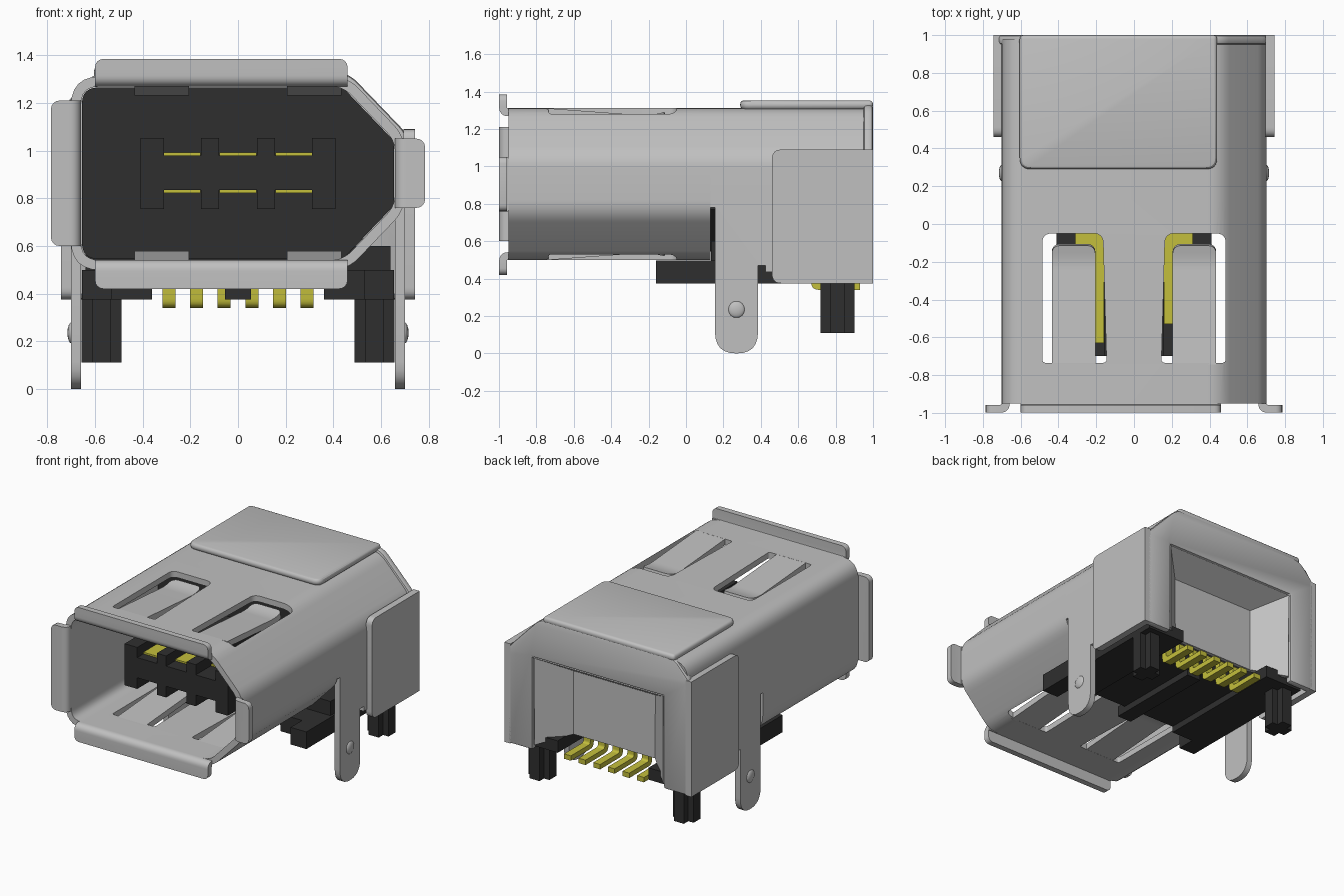
import bpy, bmesh
from mathutils import Vector

if "Cube" in bpy.data.objects:
    bpy.data.objects.remove(bpy.data.objects["Cube"])


def material(name, rgb):
    m = bpy.data.materials.new(name)
    m.use_nodes = True
    m.diffuse_color = (*rgb, 1)
    m.node_tree.nodes["Principled BSDF"].inputs["Base Color"].default_value = (*rgb, 1)
    return m


STEEL = material("grey steel", (0.53, 0.53, 0.53))
BLACK = material("black plastic", (0.028, 0.028, 0.028))
GOLD = material("yellow contact", (0.55, 0.52, 0.045))
T = 0.042  # sheet metal thickness


def rounded(points, closed):
    """Round each corner (a, b, tangent length) with a short curve."""
    out, n = [], len(points)
    for i, p in enumerate(points):
        here, r = Vector(p[:2]), (p[2] if len(p) > 2 else 0)
        if not r or (not closed and i in (0, n - 1)):
            out.append(here)
            continue
        a = here + (Vector(points[i - 1][:2]) - here).normalized() * r
        b = here + (Vector(points[(i + 1) % n][:2]) - here).normalized() * r
        for k in range(7):
            t = k / 6
            out.append(a * (1 - t) ** 2 + here * 2 * t * (1 - t) + b * t * t)
    return out


def place(p, t, axis):
    return {"x": (t, p[0], p[1]), "y": (p[0], t, p[1]), "z": (p[0], p[1], t)}[axis]


def finish(name, bm, mat):
    bmesh.ops.recalc_face_normals(bm, faces=bm.faces[:])
    mesh = bpy.data.meshes.new(name)
    bm.to_mesh(mesh)
    bm.free()
    mesh.materials.append(mat)
    obj = bpy.data.objects.new(name, mesh)
    bpy.context.collection.objects.link(obj)
    return obj


def prism(name, points, axis, lo, hi, mat):
    bm = bmesh.new()
    pts = rounded(points, True)
    ends = [[bm.verts.new(place(p, t, axis)) for p in pts] for t in (lo, hi)]
    for end in ends:
        bm.faces.new(end)
    for i in range(len(pts)):
        bm.faces.new((ends[0][i - 1], ends[0][i], ends[1][i], ends[1][i - 1]))
    return finish(name, bm, mat)


def box(name, x, y, z, mat):
    return prism(name, [(x[0], y[0]), (x[1], y[0]), (x[1], y[1]), (x[0], y[1])], "z", *z, mat)


def apply(obj, kind, **settings):
    mod = obj.modifiers.new(kind, kind)
    for key, value in settings.items():
        setattr(mod, key, value)
    bpy.context.view_layer.objects.active = obj
    bpy.ops.object.modifier_apply(modifier=mod.name)


def sheet(name, path, axis, lo, hi, closed=False, corner=0):
    """Bent sheet metal along a centre line; corner rounds its far end."""
    bm = bmesh.new()
    pts = rounded(path, closed)
    rows = [[bm.verts.new(place(p, t, axis)) for p in pts] for t in (lo, hi)]
    for i in range(0 if closed else 1, len(pts)):
        bm.faces.new((rows[0][i - 1], rows[0][i], rows[1][i], rows[1][i - 1]))
    if corner:
        bmesh.ops.bevel(bm, geom=[r[-1] for r in rows], offset=corner, segments=4,
                        profile=0.5, affect="VERTICES")
    obj = finish(name, bm, STEEL)
    apply(obj, "SOLIDIFY", thickness=T, offset=0, use_even_offset=True)
    return obj


def cut(obj, cutter):
    cutter.hide_render = True
    apply(obj, "BOOLEAN", object=cutter, operation="DIFFERENCE", solver="EXACT")
    bpy.data.objects.remove(cutter)


# Front tube of the shell, with windows for the spring tabs
tube = sheet("front_shell", [(-.68, .52, .1), (-.68, 1.29, .1), (.45, 1.29, .06), (.68, 1.05, .06),
                             (.68, .76, .06), (.45, .52, .06)], "y", -.95, .13, closed=True)
for s in (-1, 1):
    window = [(s * .485, -.05, .05), (s * .165, -.05, .05), (s * .145, -.735, .02), (s * .485, -.735, .02)]
    cut(tube, prism("window_cutter", window, "z", .3, 1.5, STEEL))
    # Spring tabs dip into the opening, top and bottom
    for level, inward in ((1.29, -1), (.52, 1)):
        sheet("spring_tab", [(-.745, level), (-.2, level + inward * .04, .05), (-.11, level + inward * .02)],
              "x", *sorted((s * .435, s * .205)), corner=.04)

# Rear shell, open below, with slits beside the legs
rear = sheet("rear_shell", [(-.68, .435), (-.68, 1.29, .1), (.45, 1.29, .06), (.68, 1.05, .06),
                            (.68, .435)], "y", .13, .98)
cut(rear, box("slit_cutter", (-.9, .9), (.128, .155), (.3, .78), STEEL))
cut(rear, box("notch_cutter", (-.9, .9), (.385, .425), (.3, .47), STEEL))

# Flared lips around the mouth
for level, tip in ((1.29, 1.385), (.52, .42)):
    sheet("mouth_lip", [(-.95, level), (-.978, level, .026), (-.978, tip)], "x", -.6, .46, corner=.035)
for s, lo, hi in ((-1, .6, 1.21), (1, .76, 1.05)):
    sheet("side_lip", [(s * .68, -.95), (s * .68, -.978, .026), (s * .785, -.978)], "z", lo, hi, corner=.035)

# Rear cover: top plate, side plates, back frame and funnel-shaped recess
top = prism("top_cover", [(-.605, 1), (-.605, .29, .06), (.44, .29, .06), (.44, 1)], "z", 1.305, 1.353, STEEL)
apply(top, "BEVEL", width=.02, segments=3)
for s, height in ((-1, 1.2), (1, 1.09)):
    prism("side_cover", [(.46, .375, .05), (1, .375), (1, height), (.46, height, .05)],
          "x", *sorted((s * .695, s * .743)), STEEL)
back = prism("back_frame", [(-.72, .375), (-.72, 1.2, .03), (-.6, 1.33, .06), (.46, 1.33, .06), (.72, 1.06, .06),
                            (.72, .375), (.52, .375), (.52, 1.04), (-.52, 1.04), (-.52, .375)],
             "y", .95, 1, STEEL)
apply(back, "BEVEL", width=.015, segments=2, limit_method="ANGLE")
bm = bmesh.new()
outer = [bm.verts.new(p) for p in ((-.52, .98, .41), (-.52, .98, 1.04), (.52, .98, 1.04), (.52, .98, .41))]
inner = [bm.verts.new(p) for p in ((-.33, .8, .47), (-.33, .8, .93), (.33, .8, .93), (.33, .8, .47))]
bm.faces.new(inner)
for i in range(3):
    bm.faces.new((outer[i], outer[i + 1], inner[i + 1], inner[i]))
recess = finish("back_recess", bm, STEEL)
apply(recess, "SOLIDIFY", thickness=.03, offset=0)

# Mounting legs with dimples, and plastic posts
for s in (-1, 1):
    prism("mounting_leg", [(.155, .47), (.155, 0, .114), (.385, 0, .114), (.385, .47)],
          "x", *sorted((s * .659, s * .701)), STEEL)
    bpy.ops.mesh.primitive_uv_sphere_add(segments=16, ring_count=8, radius=1, location=(s * .698, .27, .235))
    dimple = bpy.context.object
    dimple.name = "leg_dimple"
    dimple.scale = (.018, .045, .045)
    dimple.data.materials.append(STEEL)
    c = s * .573
    box("post", (c - .083, c + .083), (.77, .85), (.11, .4), BLACK)
    box("post_rib", (c - .04, c + .04), (.72, .9), (.11, .4), BLACK)
    # Base rails on either side
    box("base_rail", sorted((s * .36, s * .655)), (-.03, .94), (.375, .46), BLACK)
    box("base_foot", sorted((s * .53, s * .655)), (-.16, .2), (.375, .498), BLACK)

# Plastic base and inner wall
box("base_plate", (-.655, .655), (-.03, .66), (.42, .498), BLACK)
box("base_keel", (-.055, .055), (-.1, .62), (.375, .45), BLACK)
prism("inner_wall", [(-.655, .545, .07), (-.655, 1.265, .07), (.44, 1.265), (.655, 1.04),
                     (.655, .77), (.44, .545)], "y", .03, .66, BLACK)
box("wall_foot", (-.64, .64), (.135, .66), (.45, .6), BLACK)

# Tongue with ridges and contacts
box("tongue", (-.41, .41), (-.7, .05), (.835, .98), BLACK)
for x in ((-.41, -.31), (-.155, -.08), (.08, .155), (.31, .41)):
    box("tongue_ridge", x, (-.7, .05), (.755, 1.053), BLACK)
for c, start in ((-.235, -.63), (0, -.6), (.235, -.53)):
    for z in ((.975, .992), (.823, .84)):
        box("tongue_contact", (c - .077, c + .077), (start, .05), z, GOLD)

# Solder pins bent towards the back
for k in range(6):
    c = (k - 2.5) * .116
    prism("solder_pin", [(.67, .52), (.67, .34, .04), (.93, .34), (.93, .375), (.71, .375, .02), (.71, .52)],
          "x", c - .027, c + .027, GOLD)

# Smooth the bends, keep the creases
for obj in bpy.context.scene.objects:
    if obj.type == "MESH":
        bpy.ops.object.select_all(action="DESELECT")
        obj.select_set(True)
        bpy.context.view_layer.objects.active = obj
        bpy.ops.object.shade_smooth_by_angle()
